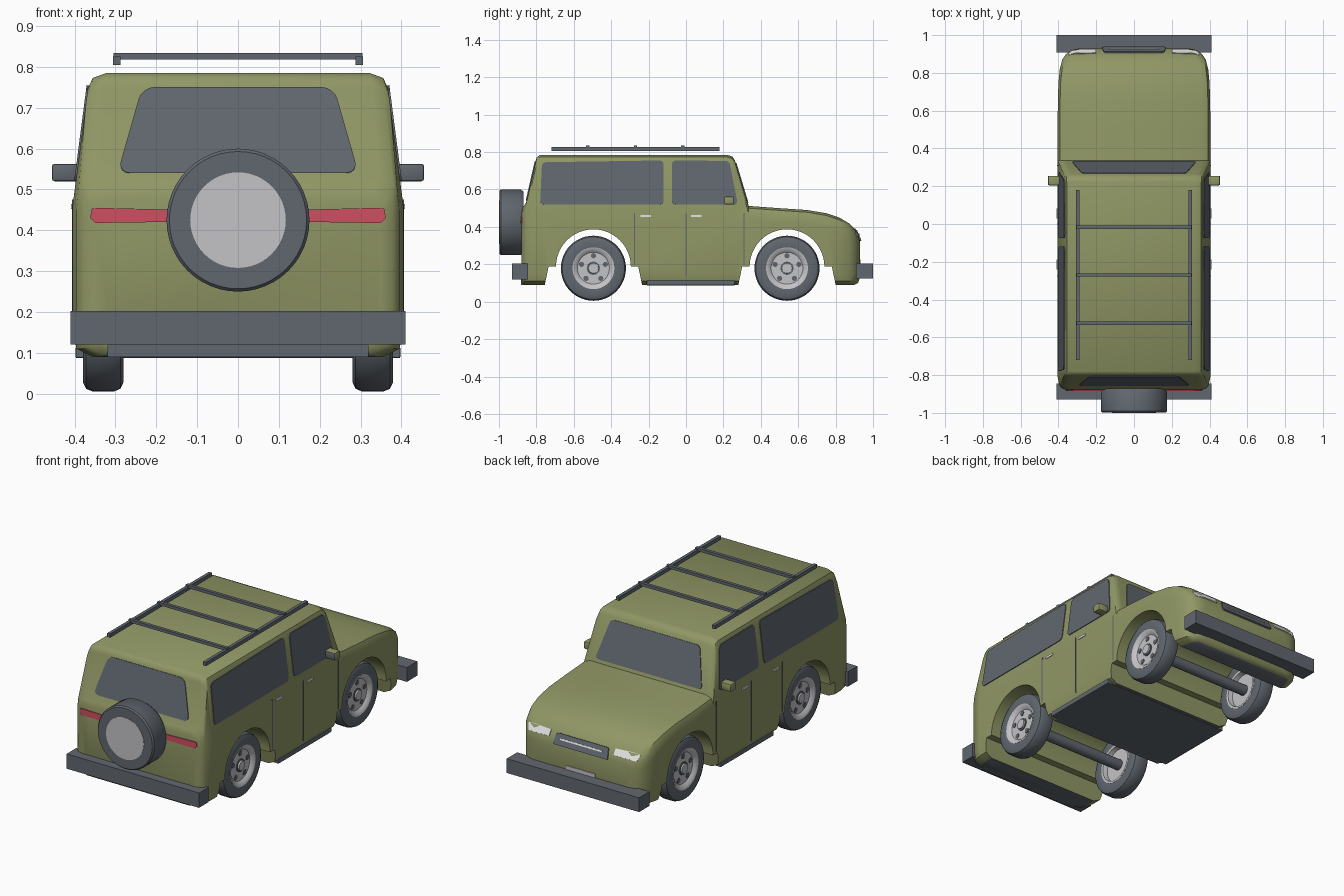
import bpy, bmesh, math
from mathutils import Vector

cube = bpy.data.objects.get("Cube")
if cube:
    bpy.data.objects.remove(cube, do_unlink=True)


def material(name, rgb):
    m = bpy.data.materials.new(name)
    m.use_nodes = True
    m.diffuse_color = (*rgb, 1)
    m.node_tree.nodes["Principled BSDF"].inputs["Base Color"].default_value = (*rgb, 1)
    return m


GREEN = material("olive_green", (0.28, 0.31, 0.13))
SLATE = material("dark_slate", (0.12, 0.137, 0.16))
SILVER = material("silver", (0.55, 0.55, 0.57))
WHITE = material("lamp_white", (0.8, 0.8, 0.8))
RED = material("lamp_red", (0.62, 0.08, 0.12))


def finish(name, bm, *mats):
    bmesh.ops.recalc_face_normals(bm, faces=bm.faces)
    me = bpy.data.meshes.new(name)
    bm.to_mesh(me)
    bm.free()
    ob = bpy.data.objects.new(name, me)
    bpy.context.collection.objects.link(ob)
    for m in mats:
        me.materials.append(m)
    return ob


def smooth(ob, angle=38):
    bpy.ops.object.select_all(action='DESELECT')
    ob.select_set(True)
    bpy.context.view_layer.objects.active = ob
    bpy.ops.object.shade_smooth_by_angle(angle=math.radians(angle))


def box(name, lo, hi, mat, bevel=0):
    bm = bmesh.new()
    bmesh.ops.create_cube(bm, size=1)
    for v in bm.verts:
        v.co = Vector([(a + b) / 2 + c * (b - a) for a, b, c in zip(lo, hi, v.co)])
    if bevel:
        bmesh.ops.bevel(bm, geom=bm.edges[:], offset=bevel, segments=2,
                        affect='EDGES', profile=0.5)
    return finish(name, bm, mat)


def plate(name, pts, normal, mat, corner=0.0, half=0.004):
    """Thin panel around a polygon, with optional rounded corners."""
    n = Vector(normal).normalized() * half
    bm = bmesh.new()
    bm.faces.new([bm.verts.new(Vector(p) - n) for p in pts])
    if corner:
        bmesh.ops.bevel(bm, geom=bm.verts[:], offset=corner, segments=4,
                        affect='VERTICES', profile=0.5)
    r = bmesh.ops.extrude_face_region(bm, geom=bm.faces[:])
    bmesh.ops.translate(bm, vec=n * 2,
                        verts=[g for g in r["geom"] if isinstance(g, bmesh.types.BMVert)])
    return finish(name, bm, mat)


def lathe(name, profile, mat, place, steps=48):
    """Spin (radius, offset) points; place turns (across, up, along) into a position."""
    bm = bmesh.new()
    rings = []
    for i in range(steps):
        a = math.tau * i / steps
        rings.append([bm.verts.new(place(r * math.cos(a), r * math.sin(a), t)) for r, t in profile])
    for i in range(steps):
        p, q = rings[i], rings[(i + 1) % steps]
        for j in range(len(profile)):
            k = (j + 1) % len(profile)
            bm.faces.new((p[j], p[k], q[k], q[j]))
    bmesh.ops.remove_doubles(bm, verts=bm.verts, dist=1e-5)
    ob = finish(name, bm, mat)
    smooth(ob)
    return ob


# Body shell: cross-sections (y, bottom, top, half width) from tail to nose
def side_x(z, w=0.405):
    return w - max(0, z - 0.46) * 0.13


STATIONS = [
    (-0.88, 0.11, 0.48, 0.35), (-0.872, 0.095, 0.505, 0.378), (-0.855, 0.09, 0.53, 0.395),
    (-0.805, 0.09, 0.75, 0.405), (-0.798, 0.09, 0.772, 0.405), (-0.78, 0.09, 0.785, 0.405),
    (0.22, 0.09, 0.785, 0.405), (0.247, 0.09, 0.777, 0.405), (0.262, 0.09, 0.755, 0.405),
    (0.335, 0.09, 0.512, 0.405), (0.5, 0.09, 0.5, 0.405), (0.65, 0.09, 0.49, 0.403),
    (0.75, 0.09, 0.473, 0.4), (0.82, 0.09, 0.45, 0.393), (0.87, 0.09, 0.42, 0.38),
    (0.9, 0.09, 0.39, 0.36), (0.92, 0.1, 0.36, 0.335), (0.93, 0.13, 0.33, 0.29)]

bm = bmesh.new()
loops = []
for y, zb, zt, w in STATIONS:
    zs = min(0.46, zt - 0.08)
    wt = side_x(zt - 0.04, w)
    half = [(w - 0.05, zb), (w - 0.01, zb + 0.02), (w, zb + 0.06), (w, zs),
            (wt, zt - 0.04), (wt - 0.012, zt - 0.012), (wt - 0.045, zt)]
    ring = half + [(-x, z) for x, z in reversed(half)]
    loops.append([bm.verts.new((x, y, z)) for x, z in ring])
for a, b in zip(loops, loops[1:]):
    for j in range(len(a)):
        k = (j + 1) % len(a)
        bm.faces.new((a[j], a[k], b[k], b[j]))
bm.faces.new(loops[0])
bm.faces.new(loops[-1])
body = finish("body_shell", bm, GREEN, SLATE)

# Wheel arches cut right through the body
AXLES = {"rear": -0.495, "front": 0.54}
for c in AXLES.values():
    arc = [(0.2 * math.cos(math.pi * i / 24), 0.187 + 0.2 * math.sin(math.pi * i / 24))
           for i in range(25)]
    outline = [(0.268, 0.05), (0.26, 0.09), (0.24, 0.187)] + arc + \
              [(-0.24, 0.187), (-0.26, 0.09), (-0.268, 0.05)]
    bm = bmesh.new()
    f = bm.faces.new([bm.verts.new((-0.6, c + y, z)) for y, z in outline])
    r = bmesh.ops.extrude_face_region(bm, geom=[f])
    bmesh.ops.translate(bm, vec=(1.2, 0, 0),
                        verts=[g for g in r["geom"] if isinstance(g, bmesh.types.BMVert)])
    cutter = finish("arch_cutter", bm, GREEN)
    cutter.hide_render = True
    mod = body.modifiers.new("arch", 'BOOLEAN')
    mod.operation, mod.solver, mod.object = 'DIFFERENCE', 'EXACT', cutter
    bpy.context.view_layer.objects.active = body
    bpy.ops.object.modifier_apply(modifier="arch")
    bpy.data.objects.remove(cutter, do_unlink=True)
for p in body.data.polygons:
    p.material_index = 1 if p.normal.z < -0.9 and p.center.z < 0.12 else 0
smooth(body)

# Dark lower trim
box("sill_trim", (-0.398, -0.21, 0.087), (0.398, 0.26, 0.114), SLATE, 0.004)
box("rear_valance", (-0.32, -0.883, 0.09), (0.32, -0.77, 0.12), SLATE)

# Bumpers
box("rear_bumper", (-0.41, -0.93, 0.12), (0.41, -0.845, 0.203), SLATE)
box("front_bumper", (-0.41, 0.908, 0.123), (0.41, 1.0, 0.203), SLATE)
box("front_plate", (-0.09, 0.925, 0.2), (0.09, 0.934, 0.225), SILVER)

# Windscreen and rear window
plate("windscreen", [(-0.33, 0.3296, 0.53), (0.33, 0.3296, 0.53),
                     (0.275, 0.2665, 0.74), (-0.275, 0.2665, 0.74)], (0, 0.96, 0.29), SLATE, 0.02)
plate("rear_window", [(-0.295, -0.853, 0.54), (0.295, -0.853, 0.54),
                      (0.235, -0.805, 0.75), (-0.235, -0.805, 0.75)], (0, -0.97, 0.22), SLATE, 0.03)

# Parts repeated on both sides
REAR_GLASS = [(-0.78, 0.52), (-0.12, 0.52), (-0.12, 0.755), (-0.77, 0.745)]
DOOR_GLASS = [(-0.075, 0.52), (0.277, 0.52), (0.232, 0.752), (-0.075, 0.755)]
for side, s in (("left", 1), ("right", -1)):
    for part, pts in (("rear_side_window", REAR_GLASS), ("front_side_window", DOOR_GLASS)):
        plate(f"{side}_{part}", [(s * side_x(z), y, z) for y, z in pts], (s, 0, 0.13), SLATE, 0.022)
    for y, low in ((-0.275, 0.2), (0.0, 0.14), (0.31, 0.2)):
        plate(f"{side}_door_seam", [(s * 0.404, y + dy, z) for dy, z in
              ((-0.003, low), (0.003, low), (0.003, 0.475), (-0.003, 0.475))], (s, 0, 0),
              SLATE, half=0.0025)
    for y in (-0.215, 0.055):
        plate(f"{side}_door_handle", [(s * 0.405, y + dy, z) for dy, z in
              ((-0.027, 0.452), (0.027, 0.452), (0.027, 0.464), (-0.027, 0.464))], (s, 0, 0), WHITE)
    # Door mirror with a dark face towards the tail
    x0, x1 = sorted((s * 0.39, s * 0.456))
    mirror = box(f"{side}_mirror", (x0, 0.205, 0.52), (x1, 0.255, 0.563), GREEN, 0.007)
    mirror.data.materials.append(SLATE)
    for p in mirror.data.polygons:
        p.material_index = 1 if p.normal.y < -0.5 else 0
    smooth(mirror)
    # Lamps
    plate(f"{side}_tail_lamp", [(s * x, y, z) for x, y, z in
          ((0.14, -0.881, 0.421), (0.35, -0.881, 0.418), (0.362, -0.877, 0.43),
           (0.358, -0.878, 0.453), (0.34, -0.881, 0.455), (0.14, -0.881, 0.45))], (0, -1, 0), RED)
    plate(f"{side}_headlamp", [(s * x, y, z) for x, y, z in
          ((0.2, 0.924, 0.356), (0.2, 0.904, 0.386), (0.31, 0.9, 0.391),
           (0.347, 0.893, 0.384), (0.335, 0.913, 0.35), (0.29, 0.922, 0.355))],
          (0, 0.83, 0.55), WHITE)
    # Roof rail
    box(f"{side}_roof_rail", (s * 0.297 - 0.009, -0.72, 0.805), (s * 0.297 + 0.009, 0.18, 0.826), SLATE)

# Grille with a bright bar
plate("grille", [(-0.17, 0.933, 0.325), (0.17, 0.933, 0.325),
                 (0.16, 0.908, 0.382), (-0.16, 0.908, 0.382)], (0, 0.91, 0.4), SLATE, 0.01, 0.006)
plate("grille_bar", [(-0.13, 0.926, 0.354), (0.13, 0.926, 0.354),
                     (0.13, 0.923, 0.362), (-0.13, 0.923, 0.362)], (0, 0.91, 0.4), WHITE)

# Roof rack crossbars
for y in (-0.525, -0.27, -0.018):
    box("roof_crossbar", (-0.305, y - 0.009, 0.818), (0.305, y + 0.009, 0.834), SLATE)

# Spare wheel on the tailgate
lathe("spare_tyre", [(0, -0.87), (0.165, -0.87), (0.175, -0.885), (0.175, -0.99),
                     (0.168, -0.998), (0, -0.998)], SLATE, lambda a, b, t: (a, t, 0.425 + b))
lathe("spare_cover", [(0, -0.994), (0.117, -0.994), (0.117, -1.0), (0, -1.0)], SILVER,
      lambda a, b, t: (a, t, 0.425 + b))

# Road wheels: tyre, rim, hub ring and lug holes
TYRE = [(0.11, 0.284), (0.15, 0.28), (0.167, 0.288), (0.174, 0.305), (0.174, 0.355),
        (0.167, 0.372), (0.15, 0.38), (0.11, 0.376)]
RIM = [(0, 0.36), (0.085, 0.36), (0.1, 0.374), (0.112, 0.377), (0.112, 0.283),
       (0.1, 0.284), (0.095, 0.31), (0, 0.31)]
for end, c in AXLES.items():
    for side, s in (("left", 1), ("right", -1)):
        def hub(a, b, t, y=0.0, z=0.0):
            return (s * t, c + a + y, 0.179 + b + z)
        name = f"{end}_{side}"
        lathe(name + "_tyre", TYRE, SLATE, hub)
        lathe(name + "_rim", RIM, SILVER, hub)
        lathe(name + "_hub_ring", [(0, 0.358), (0.036, 0.358), (0.036, 0.364), (0, 0.364)], SLATE, hub, 12)
        lathe(name + "_hub_cap", [(0, 0.358), (0.029, 0.358), (0.027, 0.372), (0, 0.372)], SILVER, hub, 12)
        for i in range(5):
            g = math.tau * i / 5 + math.pi / 2
            lathe(name + "_lug_hole", [(0, 0.357), (0.014, 0.357), (0.014, 0.363), (0, 0.363)], SLATE,
                  lambda a, b, t: hub(a, b, t, 0.067 * math.cos(g), 0.067 * math.sin(g)), 12)
    lathe(end + "_axle", [(0, -0.32), (0.03, -0.32), (0.03, 0.32), (0, 0.32)], SLATE,
          lambda a, b, t: (t, c + a, 0.179 + b), 16)
